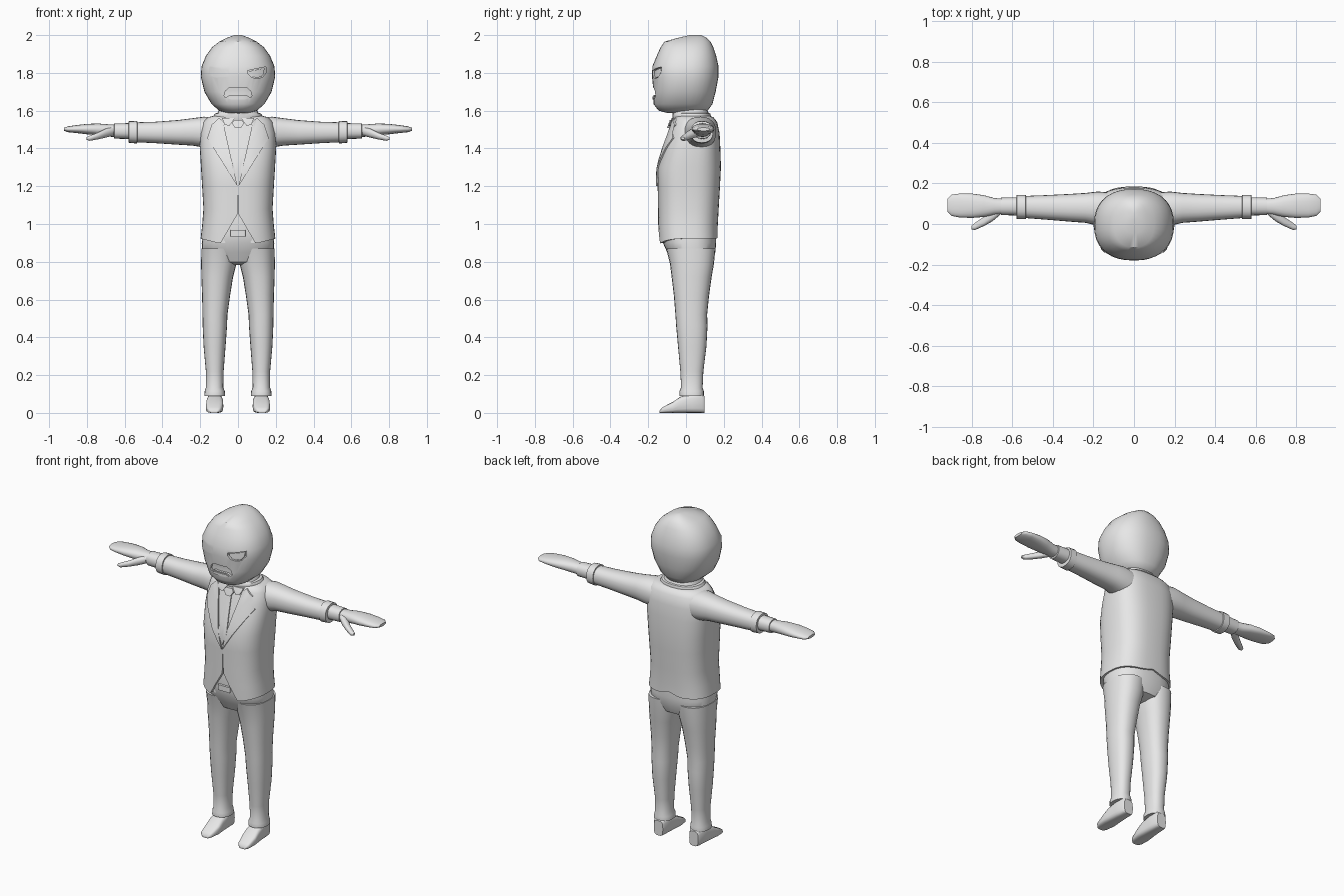
import bpy, bmesh, math
from mathutils import Vector
from mathutils.bvhtree import BVHTree

grey = bpy.data.materials.new("plain grey")
grey.diffuse_color = (0.8, 0.8, 0.8, 1)


def finish(name, bm, mirror=False, angle=40):
    if mirror:
        dup = bmesh.ops.duplicate(bm, geom=bm.verts[:] + bm.edges[:] + bm.faces[:])
        for v in dup["geom"]:
            if isinstance(v, bmesh.types.BMVert):
                v.co.x *= -1
    bmesh.ops.recalc_face_normals(bm, faces=bm.faces[:])
    me = bpy.data.meshes.new(name)
    bm.to_mesh(me)
    bm.free()
    me.materials.append(grey)
    me.shade_smooth()
    me.set_sharp_from_angle(angle=math.radians(angle))
    ob = bpy.data.objects.new(name, me)
    bpy.context.collection.objects.link(ob)
    return ob


def loft(name, rings, axis="z", p=2.3, n=28, mirror=False, warp=None, angle=40):
    """Skin rounded sections (t, a0, a1, b0, b1) along an axis."""
    bm = bmesh.new()
    loops = []
    for i, (t, a0, a1, b0, b1) in enumerate(rings):
        loop = []
        for k in range(n):
            u = 2 * math.pi * k / n
            c, s = math.cos(u), math.sin(u)
            a = (a0 + a1) / 2 + (a1 - a0) / 2 * math.copysign(abs(c) ** (2 / p), c)
            b = (b0 + b1) / 2 + (b1 - b0) / 2 * math.copysign(abs(s) ** (2 / p), s)
            co = {"z": (a, b, t), "x": (t, a, b), "y": (a, t, b)}[axis]
            co = Vector(co)
            if warp:
                warp(i, co)
            loop.append(bm.verts.new(co))
        loops.append(loop)
    for A, B in zip(loops, loops[1:]):
        for k in range(n):
            j = (k + 1) % n
            bm.faces.new((A[k], A[j], B[j], B[k]))
    for L in (loops[0], loops[-1]):
        mid = bm.verts.new(sum((v.co for v in L), Vector()) / n)
        for k in range(n):
            bm.faces.new((L[k], L[(k + 1) % n], mid))
    return finish(name, bm, mirror, angle)


def tree_of(ob):
    return BVHTree.FromPolygons([v.co.copy() for v in ob.data.vertices],
                                [tuple(f.vertices) for f in ob.data.polygons])


def plate(name, pts, tree, front, back, mirror=False):
    """Lay an (x, z) outline on a front surface, from front to back of it."""
    bm = bmesh.new()
    bm.faces.new([bm.verts.new((x, 0, z)) for x, z in pts])
    bmesh.ops.triangulate(bm, faces=bm.faces[:])
    bmesh.ops.subdivide_edges(bm, edges=bm.edges[:], cuts=4, use_grid_fill=True)
    for v in bm.verts:
        hit = tree.ray_cast(Vector((v.co.x, -1, v.co.z)), Vector((0, 1, 0)))[0]
        v.co.y = (hit.y if hit else -0.06) - front
    ext = bmesh.ops.extrude_face_region(bm, geom=bm.faces[:])
    for v in ext["geom"]:
        if isinstance(v, bmesh.types.BMVert):
            v.co.y += front + back
    return finish(name, bm, mirror)


def cut(ob, cutter):
    cutter.hide_render = True
    m = ob.modifiers.new("cut", "BOOLEAN")
    m.object, m.operation, m.solver = cutter, "DIFFERENCE", "EXACT"
    bpy.context.view_layer.update()
    dg = bpy.context.evaluated_depsgraph_get()
    me = bpy.data.meshes.new_from_object(ob.evaluated_get(dg))
    ob.modifiers.clear()
    ob.data = me
    me.set_sharp_from_angle(angle=math.radians(40))
    bpy.data.objects.remove(cutter)


def scaled(pts, s):
    cx = sum(p[0] for p in pts) / len(pts)
    cz = sum(p[1] for p in pts) / len(pts)
    return [(cx + (x - cx) * s, cz + (z - cz) * s) for x, z in pts]


# Head with sunken eyes and mouth
head = loft("head", [
    (1.588, -.06, .06, -.10, .08), (1.60, -.10, .10, -.145, .115),
    (1.635, -.14, .14, -.172, .14), (1.70, -.178, .178, -.172, .157),
    (1.78, -.197, .197, -.18, .172), (1.835, -.193, .193, -.178, .172),
    (1.89, -.17, .17, -.155, .16), (1.935, -.138, .138, -.135, .145),
    (1.965, -.10, .10, -.115, .13), (1.985, -.06, .06, -.045, .11),
    (2.0, -.02, .02, .02, .08)], p=2.35, n=36)
face = tree_of(head)
eye = [(.05, 1.812), (.148, 1.832), (.147, 1.80), (.13, 1.777),
       (.10, 1.77), (.07, 1.777), (.053, 1.795)]
mouth = [(-.045, 1.722), (.045, 1.722), (.066, 1.705), (.074, 1.68), (.066, 1.668),
         (.045, 1.682), (-.045, 1.682), (-.066, 1.668), (-.074, 1.68), (-.066, 1.705)]
cut(head, plate("eye_cutter", eye, face, .02, .014, True))
cut(head, plate("mouth_cutter", mouth, face, .02, .014))
plate("eyeballs", scaled(eye, .82), face, -.006, .018, True)
plate("lower_lip", [(-.055, 1.667), (-.04, 1.676), (.04, 1.676), (.055, 1.667),
                    (.04, 1.66), (-.04, 1.66)], face, .006, .01)


# Jacket with a dipped front hem and a small back vent
def hem(i, co):
    if i == 0:
        if co.y < 0:
            co.z -= .028 * max(0, 1 - abs(abs(co.x) - .09) / .11)
        else:
            co.z += .02 * max(0, 1 - abs(co.x) / .07)


jacket = loft("jacket", [
    (.923, -.198, .198, -.145, .168), (.99, -.19, .19, -.148, .168),
    (1.08, -.183, .183, -.148, .173), (1.2, -.19, .19, -.15, .18),
    (1.3, -.196, .196, -.15, .185), (1.4, -.202, .202, -.12, .182),
    (1.48, -.20, .20, -.092, .178), (1.54, -.185, .185, -.072, .165),
    (1.565, -.16, .16, -.062, .145), (1.572, -.13, .13, -.05, .125)],
    p=2.7, n=40, warp=hem)
chest = tree_of(jacket)
opening = bmesh.new()
outline = [(0, 1.2), (.004, 1.05), (.12, .85), (-.12, .85), (-.004, 1.05)]
rows = [[opening.verts.new((x, y, z)) for x, z in outline] for y in (-.3, -.118)]
opening.faces.new(rows[0])
opening.faces.new(rows[1])
for k in range(5):
    j = (k + 1) % 5
    opening.faces.new((rows[0][k], rows[0][j], rows[1][j], rows[1][k]))
cut(jacket, finish("opening_cutter", opening))

# Lapels, tie and shirt collar
plate("lapels", [(.003, 1.2), (.163, 1.455), (.122, 1.50), (.14, 1.525),
                 (.10, 1.562), (.08, 1.545)], chest, .009, .006, True)
plate("tie_blade", [(0, 1.225), (.03, 1.30), (.014, 1.52), (-.014, 1.52),
                    (-.03, 1.30)], chest, .006, .006)
plate("tie_knot", [(-.032, 1.535), (-.02, 1.55), (.02, 1.55), (.032, 1.535),
                   (.016, 1.508), (-.016, 1.508)], chest, .018, .006)
plate("collar_wings", [(.015, 1.562), (.085, 1.562), (.07, 1.525), (.045, 1.52)],
      chest, .012, .008, True)
loft("collar", [(1.55, -.125, .125, -.068, .128), (1.572, -.13, .13, -.072, .132),
                (1.585, -.122, .122, -.07, .128), (1.588, -.108, .108, -.072, .12),
                (1.606, -.10, .10, -.06, .112)])

# Sleeves, cuffs, wrists and hands
loft("sleeves", [
    (.10, -.02, .155, 1.39, 1.562), (.18, -.008, .16, 1.405, 1.568),
    (.24, .006, .153, 1.415, 1.56), (.32, .012, .148, 1.42, 1.55),
    (.44, .022, .142, 1.428, 1.541), (.545, .03, .138, 1.433, 1.538)],
    axis="x", n=24, mirror=True)
loft("sleeve_cuffs", [
    (.532, .036, .132, 1.44, 1.533), (.534, .024, .144, 1.426, 1.546),
    (.578, .024, .144, 1.43, 1.544), (.58, .036, .132, 1.44, 1.535)],
    axis="x", n=20, mirror=True)
loft("shirt_cuffs", [(.57, .042, .132, 1.45, 1.534), (.655, .044, .13, 1.452, 1.532),
                     (.657, .055, .12, 1.46, 1.522)], axis="x", n=20, mirror=True)
loft("hands", [
    (.64, .05, .124, 1.46, 1.526), (.69, .045, .128, 1.463, 1.528),
    (.74, .035, .142, 1.47, 1.532), (.80, .03, .15, 1.475, 1.53),
    (.86, .032, .15, 1.482, 1.523), (.90, .04, .145, 1.486, 1.517),
    (.92, .06, .125, 1.493, 1.51)], axis="x", n=20, mirror=True)
loft("thumbs", [
    (.66, .045, .10, 1.468, 1.515), (.70, .012, .07, 1.457, 1.505),
    (.74, -.01, .035, 1.448, 1.485), (.785, -.03, .005, 1.44, 1.468),
    (.802, -.026, -.008, 1.446, 1.46)], axis="x", n=14, mirror=True)

# Trousers, belt buckle and shoes
loft("trouser_hips", [
    (.782, -.04, .04, -.03, .08), (.80, -.13, .13, -.075, .135),
    (.85, -.19, .19, -.10, .155), (.90, -.192, .192, -.122, .16),
    (.95, -.185, .185, -.13, .16), (1.04, -.17, .17, -.125, .155)], p=2.5)
loft("trouser_legs", [
    (.09, .068, .178, -.034, .094), (.115, .07, .176, -.034, .094),
    (.135, .078, .17, -.026, .088), (.22, .076, .17, -.03, .092),
    (.35, .066, .182, -.042, .108), (.46, .058, .187, -.052, .114),
    (.52, .056, .188, -.056, .112), (.62, .042, .19, -.064, .122),
    (.72, .026, .194, -.076, .136), (.79, .008, .195, -.085, .148),
    (.87, .0, .194, -.105, .156)], n=24, mirror=True)
loft("belt_buckle", [(.935, -.04, .04, -.142, -.11), (.968, -.04, .04, -.142, -.11)],
     p=8, n=24)
loft("shoes", [
    (-.14, .105, .148, 0, .012), (-.125, .09, .163, 0, .03),
    (-.07, .078, .17, 0, .058), (-.03, .078, .168, 0, .085),
    (.03, .082, .162, 0, .102), (.085, .084, .158, 0, .102),
    (.097, .09, .15, 0, .09)], axis="y", p=3.6, n=20, mirror=True)
